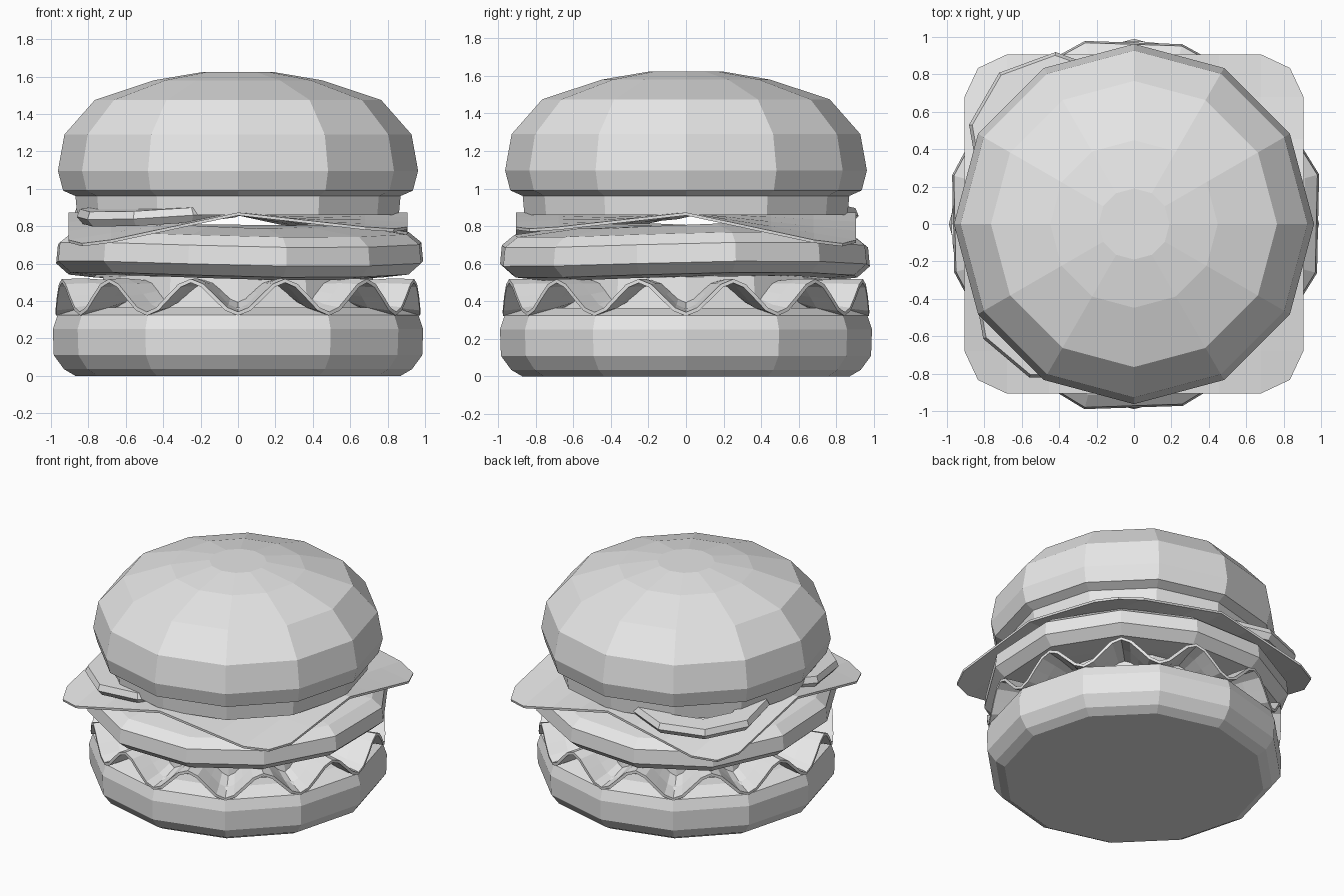
import bpy, bmesh, math
from mathutils import Matrix, Vector

cube = bpy.data.objects.get("Cube")
if cube:
    bpy.data.objects.remove(cube, do_unlink=True)

grey = bpy.data.materials.new("plain_grey")
grey.use_nodes = True
grey.diffuse_color = (0.8, 0.8, 0.8, 1)
grey.node_tree.nodes["Principled BSDF"].inputs["Base Color"].default_value = (0.8, 0.8, 0.8, 1)


def finish(name, bm):
    bmesh.ops.recalc_face_normals(bm, faces=bm.faces)
    mesh = bpy.data.meshes.new(name)
    bm.to_mesh(mesh)
    bm.free()
    mesh.materials.append(grey)
    obj = bpy.data.objects.new(name, mesh)
    bpy.context.collection.objects.link(obj)
    return obj


def lathe(name, profile, sides=12, turn=0.0, wobble=None, closed=False):
    """Spin (radius, height) points into flat-sided rings, capped or closed on itself."""
    bm = bmesh.new()
    rings = []
    for r, z in profile:
        ring = []
        for i in range(sides):
            a = math.radians(turn) + math.tau * i / sides
            dr, dz = wobble(a, r) if wobble else (0, 0)
            ring.append(bm.verts.new(((r + dr) * math.cos(a), (r + dr) * math.sin(a), z + dz)))
        rings.append(ring)
    pairs = list(zip(rings, rings[1:]))
    if closed:
        pairs.append((rings[-1], rings[0]))
    else:
        bm.faces.new(rings[0])
        bm.faces.new(rings[-1])
    for low, high in pairs:
        for i in range(sides):
            j = (i + 1) % sides
            bm.faces.new((low[i], low[j], high[j], high[i]))
    return finish(name, bm)


def thicken(obj, depth):
    mod = obj.modifiers.new("thickness", "SOLIDIFY")
    mod.thickness = depth
    mod.offset = 0


# Buns
lathe("bottom_bun", [(0.87, 0), (0.93, 0.035), (0.985, 0.11), (0.99, 0.25),
                     (0.965, 0.325), (0.85, 0.365)])
lathe("top_bun", [(0.86, 0.957), (0.935, 0.99), (0.963, 1.096), (0.928, 1.29),
                  (0.765, 1.475), (0.448, 1.58), (0.19, 1.624)])

# Lettuce: ruffled ring, waves growing towards the rim, around a flat core
bm = bmesh.new()
steps = 96
rows = []
for r, amp, mid in [(0.68, 0.05, 0.45), (0.84, 0.08, 0.43), (0.975, 0.088, 0.42)]:
    row = []
    for i in range(steps):
        a = math.tau * i / steps
        row.append(bm.verts.new((r * math.cos(a), r * math.sin(a), mid - amp * math.cos(12 * a))))
    rows.append(row)
for inner, outer in zip(rows, rows[1:]):
    for i in range(steps):
        j = (i + 1) % steps
        bm.faces.new((inner[i], outer[i], outer[j], inner[j]))
thicken(finish("lettuce_ruffle", bm), 0.02)
lathe("lettuce_core", [(0.74, 0.36), (0.72, 0.54)])


# Patty: slightly uneven
def uneven(a, r):
    return 0.015 * math.sin(3 * a + 1), 0.015 * math.sin(2 * a + 0.6)


lathe("patty", [(0.8, 0.525), (0.94, 0.54), (1.01, 0.6), (1.0, 0.7), (0.93, 0.755), (0.6, 0.8)],
      turn=15, wobble=uneven)

# Cheese: rounded square sheet with drooping corners
bm = bmesh.new()
bmesh.ops.create_grid(bm, x_segments=8, y_segments=8, size=0.905)
corners = [v for v in bm.verts if abs(v.co.x) > 0.9 and abs(v.co.y) > 0.9]
for v in bm.verts:
    x, y = v.co.x, v.co.y
    if v in corners:
        x, y = x * 0.92, y * 0.92
    droop = 0.19 if x * y > 0 else (0.1 if x > 0 else 0.19)
    v.co = Vector((x, y, 0.865 - droop * abs(x * y) / 0.8))
thicken(finish("cheese_slice", bm), 0.016)

# Toppings: broad slice under the bun, and two rings sticking out at the side
lathe("tomato_slice", [(0.86, 0.86), (0.87, 0.97)])
for name, x, y, z in [("back_onion_ring", -0.42, 0.45, 0.885), ("front_onion_ring", -0.4, -0.38, 0.875)]:
    ring = lathe(name, [(0.44, -0.04), (0.47, 0), (0.45, 0.04), (0.31, 0.04), (0.31, -0.04)],
                 sides=9, turn=10, closed=True)
    side = Vector((-y, x, 0))
    ring.matrix_world = Matrix.Translation((x, y, z)) @ Matrix.Rotation(math.radians(5), 4, side)
